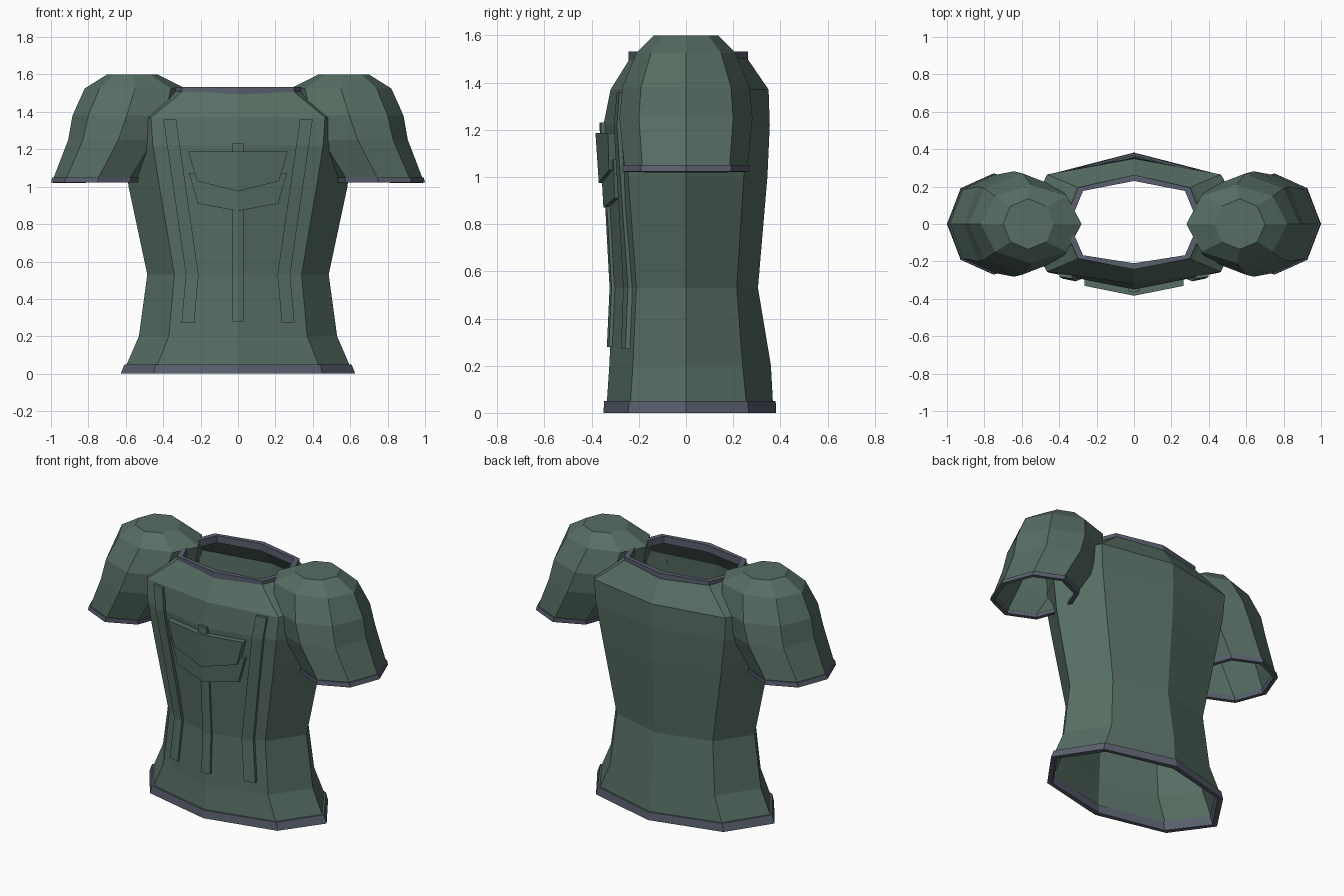
import bpy, math
from mathutils import Vector

if "Cube" in bpy.data.objects:
    bpy.data.objects.remove(bpy.data.objects["Cube"])


def material(name, rgb):
    m = bpy.data.materials.new(name)
    m.diffuse_color = (*rgb, 1)
    m.use_nodes = True
    m.node_tree.nodes["Principled BSDF"].inputs["Base Color"].default_value = m.diffuse_color
    return m


CLOTH = material("green_cloth", (0.095, 0.155, 0.125))
TRIM = material("grey_trim", (0.10, 0.115, 0.155))


def make(name, verts, faces, mat, thick=0):
    me = bpy.data.meshes.new(name)
    me.from_pydata([tuple(v) for v in verts], [], faces)
    me.materials.append(mat)
    ob = bpy.data.objects.new(name, me)
    bpy.context.collection.objects.link(ob)
    if thick:
        mod = ob.modifiers.new("thickness", 'SOLIDIFY')
        mod.thickness = thick
        mod.offset = -1
    return ob


def skin(name, loops, mat, closed=False, cap=False, thick=0):
    """Join stacked loops of points; closed joins last to first."""
    n = len(loops[0])
    verts = [p for l in loops for p in l]
    faces = []
    for r in range(len(loops) if closed else len(loops) - 1):
        a, b = r * n, (r + 1) % len(loops) * n
        faces += [(a + i, a + (i + 1) % n, b + (i + 1) % n, b + i) for i in range(n)]
    if cap:
        faces.append(tuple(range(len(verts) - n, len(verts))))
    return make(name, verts, faces, mat, thick)


def outset(loop, d):
    """Grow a loop sideways by d."""
    c = sum(loop, Vector()) / len(loop)
    res = []
    for p in loop:
        v = Vector((p.x - c.x, p.y - c.y, 0))
        res.append(p + v.normalized() * d)
    return res


def band(name, low, high, out, inn):
    skin(name, [outset(low, out), outset(high, out), outset(high, -inn), outset(low, -inn)],
         TRIM, closed=True)


# Torso sections: z, side x, corner x, front y, front corner y, back corner y, back y
RINGS = [(0.005, .615, .44, -.338, -.24, .26, .37),
         (0.05, .595, .43, -.335, -.235, .255, .368),
         (0.20, .53, .37, -.325, -.225, .24, .36),
         (0.53, .485, .34, -.31, -.21, .215, .305),
         (1.00, .585, .42, -.335, -.245, .245, .345),
         (1.22, .61, .455, -.35, -.26, .26, .355),
         (1.37, .59, .465, -.32, -.255, .265, .35),
         (1.49, .40, .32, -.245, -.195, .205, .268),
         (1.525, .36, .285, -.225, -.175, .185, .245)]


def torso_loop(r):
    z, s, c, f, fc, bc, b = r
    return [Vector(p) for p in ((0, f, z), (c, fc, z), (s, 0, z), (c, bc, z),
                                (0, b, z), (-c, bc, z), (-s, 0, z), (-c, fc, z))]


loops = [torso_loop(r) for r in RINGS]
skin("torso", loops, CLOTH, thick=0.012)
low = [p - Vector((0, 0, p.z)) for p in loops[0]]
band("waist_hem", low, loops[1], 0.012, 0.02)
neck = [p + Vector((0, 0, .007)) for p in loops[-1]]
neck_low = [Vector((p.x, p.y, 1.487)) for p in loops[-1]]
band("neck_trim", neck_low, neck, 0.018, 0.015)

# Sleeves: z, centre x, half width, half depth
SLEEVE = [(1.022, .752, .24, .262), (1.05, .745, .24, .262), (1.25, .64, .268, .282),
          (1.38, .595, .29, .27), (1.525, .55, .27, .21), (1.60, .565, .135, .135)]
for side, tag in ((-1, "right"), (1, "left")):
    sl = []
    for z, cx, rx, ry in SLEEVE:
        l = []
        for i in range(8):
            a = math.tau * i / 8
            l.append(Vector((side * (cx + rx * math.cos(a)), ry * math.sin(a), z)))
        sl.append(l if side > 0 else l[::-1])
    skin("sleeve_" + tag, sl, CLOTH, cap=True, thick=0.012)
    band("cuff_" + tag, sl[0], sl[1], 0.008, 0.018)


def front_y(x, z):
    """Depth of the torso front at x, z."""
    for a, b in zip(RINGS, RINGS[1:]):
        if a[0] <= z <= b[0]:
            t = (z - a[0]) / (b[0] - a[0])
            c, f, fc = (a[k] + (b[k] - a[k]) * t for k in (2, 3, 4))
            return f + (fc - f) * abs(x) / c


def plate(name, rows, out):
    """Raised panel that follows the chest; rows run top to bottom."""
    n, m = len(rows[0]), len(rows)
    pts = [p for r in rows for p in r]
    k = len(pts)
    verts = [(x, front_y(x, z) - out, z) for x, z in pts]
    verts += [(x, front_y(x, z) + .008, z) for x, z in pts]
    faces = []
    for r in range(m - 1):
        for c in range(n - 1):
            q = (r * n + c, (r + 1) * n + c, (r + 1) * n + c + 1, r * n + c + 1)
            faces += [q, tuple(k + i for i in reversed(q))]
    rim = (list(range(n)) + [r * n + n - 1 for r in range(1, m)]
           + [(m - 1) * n + c for c in range(n - 2, -1, -1)]
           + [r * n for r in range(m - 2, 0, -1)])
    for a, b in zip(rim, rim[1:] + rim[:1]):
        faces.append((a, b, b + k, a + k))
    make(name, verts, faces, CLOTH)


# Vertical strips down the front
for s, tag in ((-1, "right"), (1, "left")):
    path = [(.365, 1.36), (.345, 1.22), (.313, 1.0), (.245, .53), (.268, .27)]
    plate("side_strip_" + tag,
          [[(s * x - .034, z), (s * x + .034, z)] for x, z in path], .018)
plate("centre_strip", [[(-.03, z), (0, z), (.03, z)] for z in (.89, .53, .28)], .014)

# Chest pocket, flap and tab
plate("pocket", [[(-.262, 1.075), (0, 1.03), (.262, 1.075)],
                 [(-.215, .91), (0, .87), (.215, .91)]], .022)
plate("pocket_flap", [[(-.265, 1.187), (0, 1.187), (.265, 1.187)],
                      [(-.22, 1.03), (0, .975), (.22, 1.03)]], .036)
plate("flap_tab", [[(-.03, z), (0, z), (.03, z)] for z in (1.23, 1.18)], .018)
